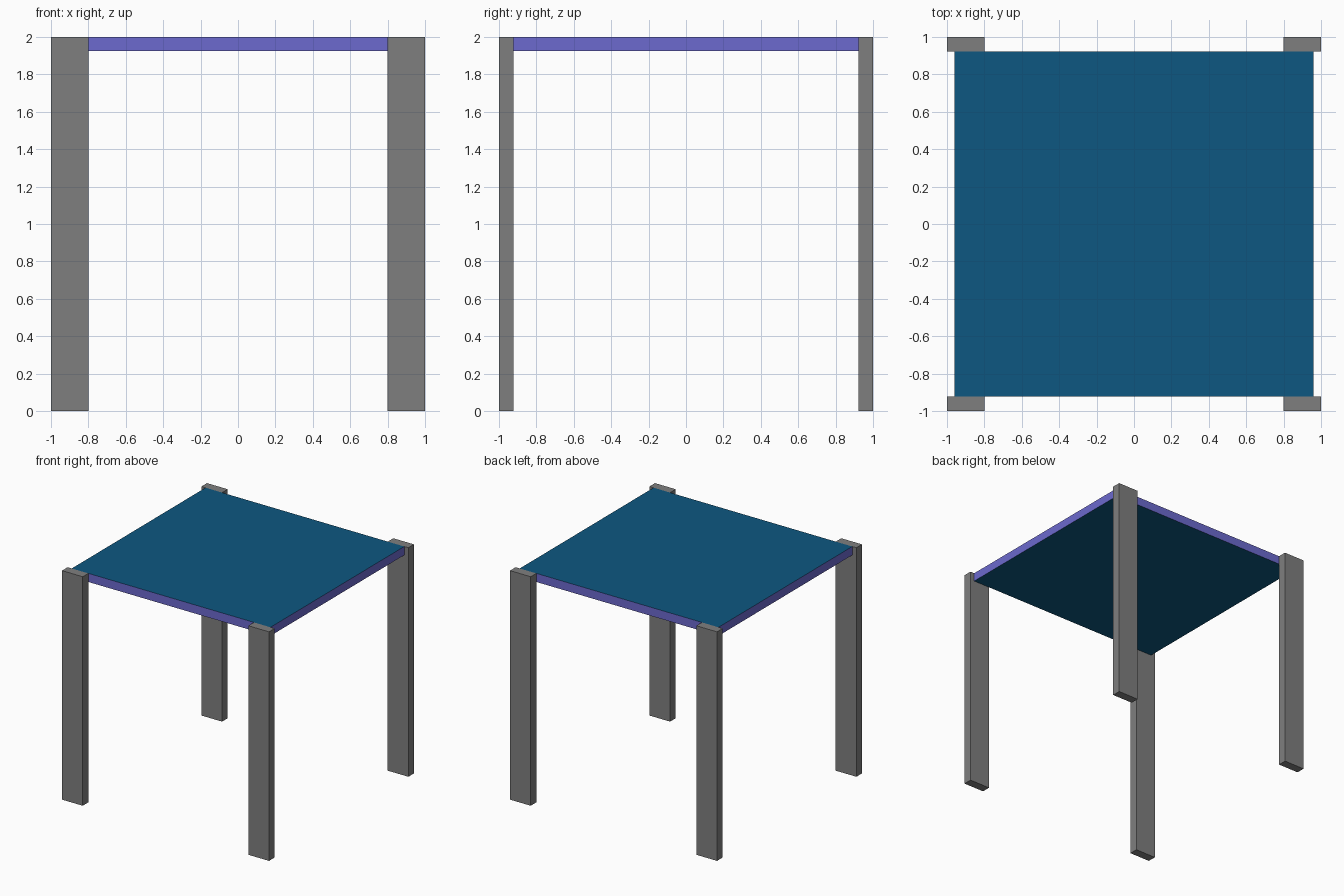
import bpy
import bmesh
from mathutils import Matrix, Vector

if "Cube" in bpy.data.objects:
    bpy.data.objects.remove(bpy.data.objects["Cube"])


def make_material(name, rgb):
    mat = bpy.data.materials.new(name)
    mat.diffuse_color = (*rgb, 1.0)
    mat.use_nodes = True
    mat.node_tree.nodes["Principled BSDF"].inputs["Base Color"].default_value = mat.diffuse_color
    return mat


GREY = make_material("leg grey", (0.212, 0.212, 0.212))
BLUE = make_material("top blue", (0.004, 0.096, 0.218))
PURPLE = make_material("edge purple", (0.150, 0.142, 0.618))

HEIGHT = 2.0
LEG_W, LEG_D = 0.2, 0.077      # leg size in x and y
TOP_X, TOP_T = 0.96, 0.075     # tabletop half width and thickness


def make_box(name, lo, hi, materials):
    lo, hi = Vector(lo), Vector(hi)
    bm = bmesh.new()
    matrix = Matrix.Translation((lo + hi) / 2) @ Matrix.Diagonal((*(hi - lo), 1.0))
    bmesh.ops.create_cube(bm, size=1.0, matrix=matrix)
    bm.normal_update()
    # A second material, when given, goes on the vertical side faces
    if len(materials) > 1:
        for face in bm.faces:
            face.material_index = 0 if abs(face.normal.z) > 0.5 else 1
    mesh = bpy.data.meshes.new(name)
    bm.to_mesh(mesh)
    bm.free()
    for mat in materials:
        mesh.materials.append(mat)
    obj = bpy.data.objects.new(name, mesh)
    bpy.context.collection.objects.link(obj)
    return obj


# Tabletop: blue faces above and below, purple edges, fitted between the legs
inner_y = 1.0 - LEG_D
make_box("tabletop", (-TOP_X, -inner_y, HEIGHT - TOP_T),
         (TOP_X, inner_y, HEIGHT), [BLUE, PURPLE])

# Four flat legs at the corners
for y_name, y in (("front", -1.0), ("back", inner_y)):
    for x_name, x in (("left", -1.0), ("right", 1.0 - LEG_W)):
        make_box(f"{y_name}_{x_name}_leg", (x, y, 0.0),
                 (x + LEG_W, y + LEG_D, HEIGHT), [GREY])
